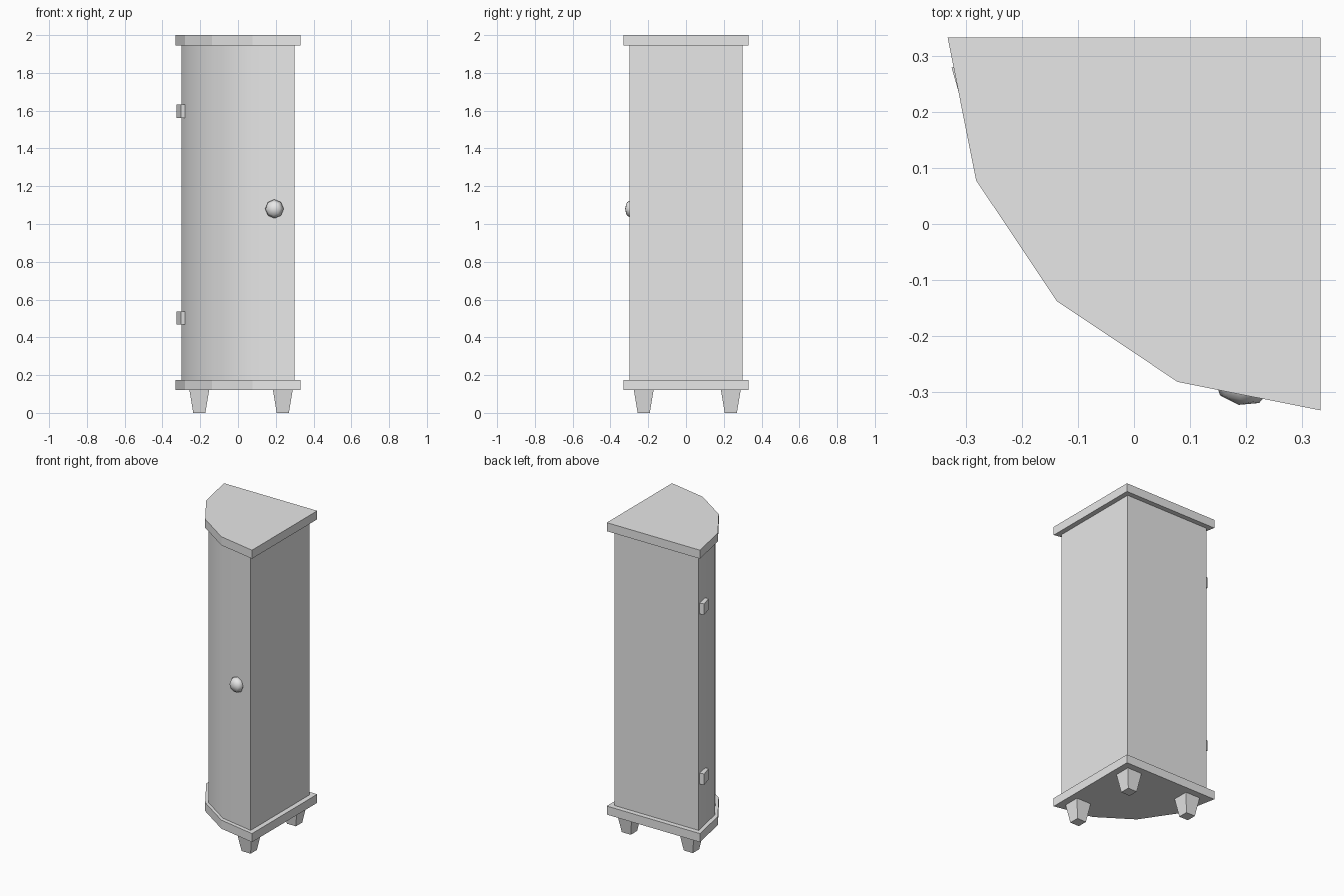
import bpy, bmesh, math
from mathutils import Matrix

if "Cube" in bpy.data.objects:
    bpy.data.objects.remove(bpy.data.objects["Cube"], do_unlink=True)

grey = bpy.data.materials.new("light grey")
grey.use_nodes = True
grey.diffuse_color = (0.8, 0.8, 0.8, 1)
grey.node_tree.nodes["Principled BSDF"].inputs["Base Color"].default_value = (0.8, 0.8, 0.8, 1)


def finish(bm, name, smooth=False):
    bmesh.ops.recalc_face_normals(bm, faces=bm.faces)
    mesh = bpy.data.meshes.new(name)
    bm.to_mesh(mesh)
    bm.free()
    mesh.materials.append(grey)
    obj = bpy.data.objects.new(name, mesh)
    bpy.context.collection.objects.link(obj)
    if smooth:
        bpy.ops.object.select_all(action='DESELECT')
        obj.select_set(True)
        bpy.context.view_layer.objects.active = obj
        bpy.ops.object.shade_smooth_by_angle(angle=math.radians(30))
    return obj


def quarter_prism(name, half, z0, z1, segments=4, smooth=False):
    """Quarter-round block: square back corner, curved front."""
    bm = bmesh.new()
    radius = 2 * half
    verts = [bm.verts.new((half, half, z0))]
    for i in range(segments + 1):
        a = math.pi + math.pi / 2 * i / segments
        verts.append(bm.verts.new((half + radius * math.cos(a), half + radius * math.sin(a), z0)))
    base = bm.faces.new(verts)
    top = bmesh.ops.extrude_face_region(bm, geom=[base])["geom"]
    bmesh.ops.translate(bm, vec=(0, 0, z1 - z0),
                        verts=[g for g in top if isinstance(g, bmesh.types.BMVert)])
    return finish(bm, name, smooth)


# Cabinet body with its base and top boards
quarter_prism("base_board", 0.332, 0.12, 0.175)
quarter_prism("cabinet_body", 0.3, 0.175, 1.945, smooth=True)
quarter_prism("top_board", 0.332, 1.945, 2.0)

# Three tapered square feet
for name, x, y in (("back_foot", 0.237, 0.237), ("side_foot", -0.205, 0.237),
                   ("front_foot", 0.237, -0.224)):
    bm = bmesh.new()
    bmesh.ops.create_cone(bm, cap_ends=True, segments=4, depth=0.12,
                          radius1=0.032 * math.sqrt(2), radius2=0.052 * math.sqrt(2),
                          matrix=Matrix.Translation((x, y, 0.06)) @ Matrix.Rotation(math.pi / 4, 4, 'Z'))
    finish(bm, name)

# Two door hinges set into the curved front
for name, z in (("lower_hinge", 0.502), ("upper_hinge", 1.597)):
    bm = bmesh.new()
    bmesh.ops.create_cube(bm, size=1, matrix=Matrix.Translation((-0.29, 0.247, z))
                          @ Matrix.Rotation(math.radians(16), 4, 'Z')
                          @ Matrix.Diagonal((0.05, 0.08, 0.07, 1)))
    finish(bm, name)

# Flattened round knob facing out of the door
bm = bmesh.new()
bmesh.ops.create_uvsphere(bm, u_segments=8, v_segments=4, radius=0.05,
                          matrix=Matrix.Translation((0.193, -0.288, 1.08))
                          @ Matrix.Rotation(math.radians(-11), 4, 'Z')
                          @ Matrix.Rotation(math.pi / 2, 4, 'X')
                          @ Matrix.Diagonal((1, 1, 0.7, 1)))
for f in bm.faces:
    f.smooth = True
finish(bm, "door_knob")
